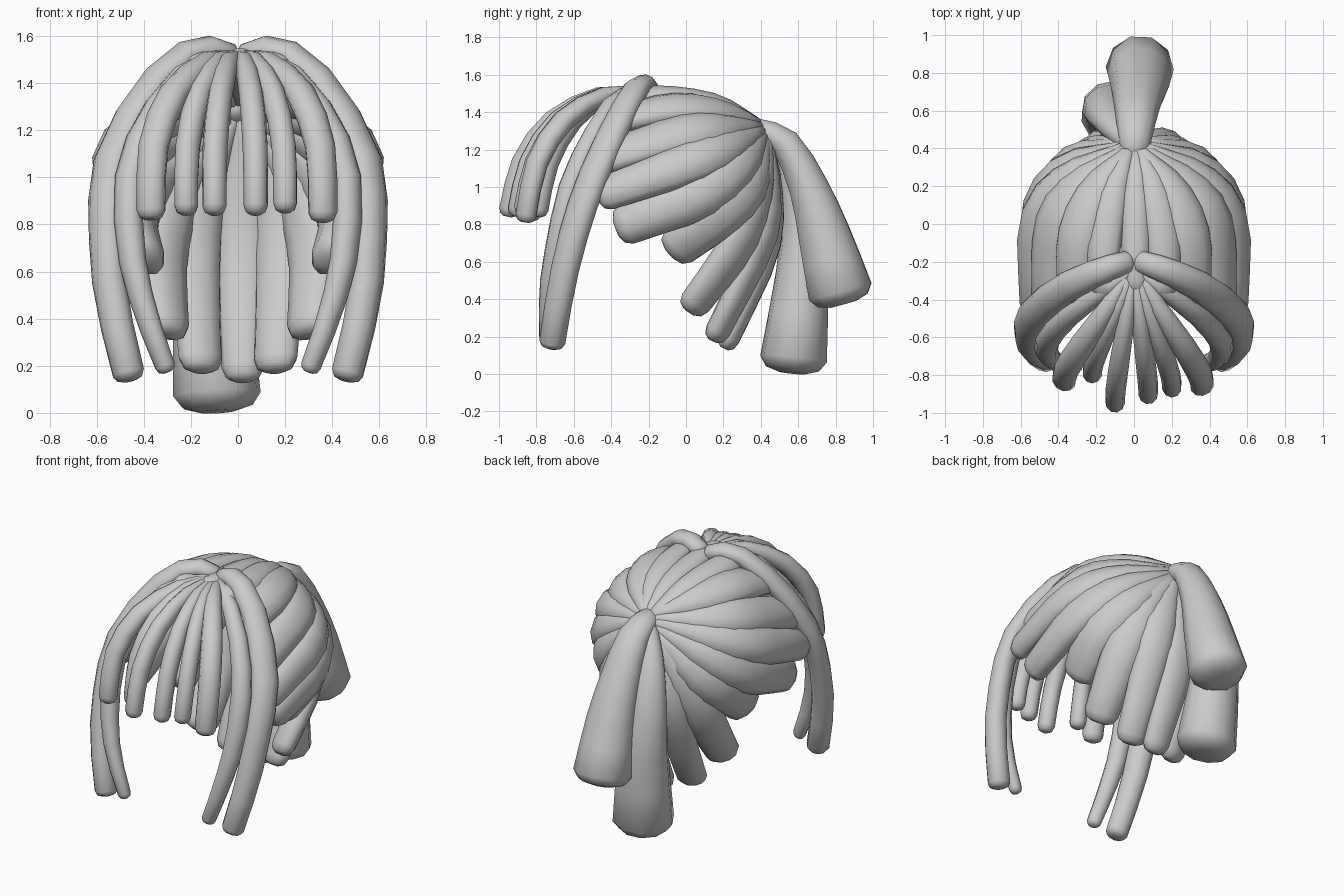
import bpy, bmesh, math
from mathutils import Vector

if "Cube" in bpy.data.objects:
    bpy.data.objects.remove(bpy.data.objects["Cube"])

CENTRE = Vector((0, -0.1, 0.85))
SIDES = 10


def spline(pts, t):
    # Catmull-Rom position along a list of points
    i = min(int(t), len(pts) - 2)
    f = t - i
    p1, p2 = pts[i], pts[i + 1]
    p0 = pts[i - 1] if i else p1 * 2 - p2
    p3 = pts[i + 2] if i + 2 < len(pts) else p2 * 2 - p1
    return 0.5 * (2 * p1 + (p2 - p0) * f + (2 * p0 - 5 * p1 + 4 * p2 - p3) * f * f
                  + (3 * p1 - p0 - 3 * p2 + p3) * f ** 3)


def strand(name, pts, width, thick, tip=0.06, steps=8, flip=1):
    """Tapered oval lock; width/thick are half sizes at root, middle, end."""
    pts = [Vector((x * flip, y, z)) for x, y, z in pts]
    n = len(pts) - 1
    W = [Vector((w, t, 0)) for w, t in zip(width, thick)]
    pos = [spline(pts, n * i / steps) for i in range(steps + 1)]
    size = [spline(W, 2 * i / steps) for i in range(steps + 1)]
    # rounded root and tip rings
    end = (pos[-1] - pos[-2]).normalized()
    start = (pos[0] - pos[1]).normalized()
    last, first = pos[-1].copy(), pos[0].copy()
    pos += [last + end * tip * .7, last + end * tip]
    size += [size[-1] * .8, size[-1] * .4]
    pos.insert(0, first + start * .025)
    size.insert(0, size[0] * .5)
    bm = bmesh.new()
    rings = []
    for i, p in enumerate(pos):
        tan = (pos[min(i + 1, len(pos) - 1)] - pos[max(i - 1, 0)]).normalized()
        side = tan.cross(p - CENTRE).normalized()
        out = side.cross(tan).normalized()
        rings.append([bm.verts.new(p + side * math.cos(a) * size[i].x + out * math.sin(a) * size[i].y)
                      for a in (2 * math.pi * k / SIDES for k in range(SIDES))])
    for a, b in zip(rings, rings[1:]):
        for k in range(SIDES):
            j = (k + 1) % SIDES
            bm.faces.new((a[k], a[j], b[j], b[k]))
    bm.faces.new(rings[0][::-1])
    bm.faces.new(rings[-1])
    bmesh.ops.recalc_face_normals(bm, faces=bm.faces)
    mesh = bpy.data.meshes.new(name)
    bm.to_mesh(mesh)
    bm.free()
    ob = bpy.data.objects.new(name, mesh)
    bpy.context.collection.objects.link(ob)
    bpy.ops.object.select_all(action='DESELECT')
    ob.select_set(True)
    bpy.context.view_layer.objects.active = ob
    bpy.ops.object.shade_smooth_by_angle(angle=math.radians(75))


# Scalp locks swept from the tie over the crown, round the sides and down the back
scalp = {
    "crown_lock": ([(.03, .37, 1.33), (.11, .17, 1.435), (.16, -.1, 1.48), (.16, -.32, 1.48)], .095, .06),
    "upper_lock": ([(.04, .37, 1.33), (.2, .18, 1.4), (.3, -.08, 1.42), (.32, -.36, 1.36)], .12, .07),
    "temple_lock": ([(.05, .38, 1.31), (.3, .2, 1.31), (.43, -.03, 1.28), (.46, -.42, 1.16)], .125, .075),
    "side_lock": ([(.06, .39, 1.29), (.35, .24, 1.22), (.52, 0, 1.12), (.53, -.42, .97)], .12, .085),
    "ear_lock": ([(.05, .40, 1.27), (.36, .29, 1.12), (.51, .05, .95), (.50, -.32, .80)], .13, .09),
    "nape_side_lock": ([(.05, .41, 1.25), (.31, .35, 1.03), (.43, .17, .85), (.39, -.04, .68)], .14, .085),
    "nape_outer_lock": ([(.04, .42, 1.25), (.23, .39, 1.0), (.32, .28, .7), (.3, .05, .38)], .125, .08),
    "nape_inner_lock": ([(.03, .42, 1.25), (.13, .435, 1.0), (.18, .4, .7), (.16, .17, .23)], .115, .075),
}
for name, (pts, w, t) in scalp.items():
    for s, label in ((1, "right"), (-1, "left")):
        strand(f"{name}_{label}", pts, (.04, w, w * .85), (.045, t, t * .85), flip=s)
strand("crown_lock_centre", [(.01, .37, 1.33), (.01, .17, 1.445), (.01, -.1, 1.49), (.01, -.3, 1.5)],
       (.04, .08, .065), (.04, .05, .05))
strand("nape_lock_centre", [(.02, .42, 1.25), (.02, .455, 1.0), (.02, .43, .65), (.02, .23, .19)],
       (.04, .12, .09), (.04, .07, .06))

# Long locks framing the face
for s, label in ((1, "right"), (-1, "left")):
    strand(f"long_lock_{label}",
           [(.03, -.20, 1.52), (.18, -.25, 1.545), (.38, -.35, 1.375), (.54, -.49, 1.07),
            (.56, -.585, .8), (.54, -.66, .5), (.465, -.715, .17)],
           (.06, .088, .07), (.05, .065, .07), tip=.035, steps=10, flip=s)
    strand(f"inner_long_lock_{label}",
           [(.02, -.25, 1.5), (.2, -.38, 1.46), (.37, -.51, 1.25), (.46, -.62, 1.0),
            (.455, -.69, .7), (.4, -.735, .45), (.31, -.745, .2)],
           (.04, .065, .045), (.04, .06, .04), tip=.03, steps=10, flip=s)

# Fringe fanning forward from the parting
tips = [(-.37, -.83, .86), (-.22, -.79, .88), (-.1, -.945, .88),
        (.075, -.9, .88), (.2, -.865, .89), (.36, -.855, .85)]
for i, (x, y, z) in enumerate(tips):
    d = y + .26
    pts = [(x * .08, -.26, 1.5), (x * .35, -.26 + d * .3, 1.49), (x * .74, -.26 + d * .66, 1.355),
           (x * .97, -.26 + d * .9, 1.13), (x, y, z)]
    w = .065 if abs(x) > .3 else .052
    strand(f"fringe_lock_{i + 1}", pts, (.03, w, w), (.03, .058, .055), tip=.04)

# Ponytail in two flaring locks
strand("ponytail_upper", [(0, .37, 1.31), (.01, .53, 1.235), (.02, .655, 1.0), (.03, .735, .76), (.03, .825, .44)],
       (.075, .13, .18), (.06, .11, .18), tip=.07)
strand("ponytail_lower", [(-.02, .42, 1.29), (-.1, .52, 1.12), (-.14, .6, .85), (-.12, .62, .55), (-.09, .575, .08)],
       (.05, .125, .19), (.05, .1, .18), tip=.075)
